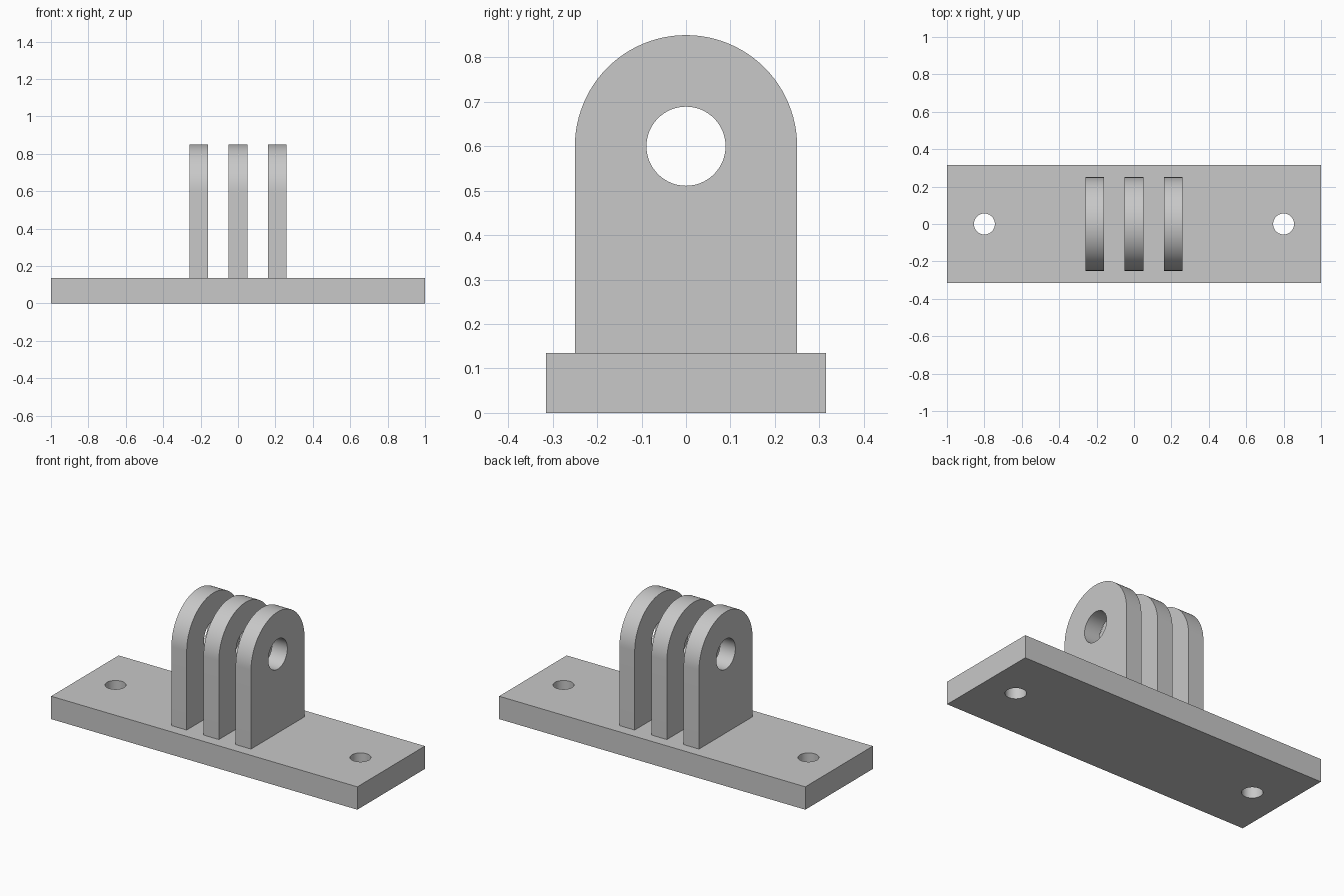
import bpy, bmesh
from math import sin, cos, pi, radians
from mathutils import Matrix, Vector

old = bpy.data.objects.get("Cube")
if old:
    bpy.data.objects.remove(old, do_unlink=True)

# Single material
grey = bpy.data.materials.new("light grey")
grey.use_nodes = True
colour = (0.58, 0.58, 0.58, 1)
grey.diffuse_color = colour
grey.node_tree.nodes["Principled BSDF"].inputs["Base Color"].default_value = colour


def arc(u, v, radius, start, end, steps):
    angles = [start + (end - start) * i / steps for i in range(steps + 1)]
    return [(u + radius * cos(a), v + radius * sin(a)) for a in angles]


def circle(u, v, radius, steps=64):
    return arc(u, v, radius, 0, 2 * pi, steps)[:-1]


def extruded_plate(name, loops, depth, matrix):
    """Fill an outline with holes, then extrude it by depth."""
    bm = bmesh.new()
    edges = []
    for loop in loops:
        verts = [bm.verts.new((u, v, 0)) for u, v in loop]
        edges += [bm.edges.new((a, b)) for a, b in zip(verts, verts[1:] + verts[:1])]
    bmesh.ops.triangle_fill(bm, use_beauty=True, use_dissolve=False, edges=edges)
    grown = bmesh.ops.extrude_face_region(bm, geom=bm.faces[:], use_keep_orig=True)
    moved = [g for g in grown["geom"] if isinstance(g, bmesh.types.BMVert)]
    bmesh.ops.translate(bm, verts=moved, vec=Vector((0, 0, depth)))
    bm.transform(matrix)
    bmesh.ops.recalc_face_normals(bm, faces=bm.faces[:])
    mesh = bpy.data.meshes.new(name)
    bm.to_mesh(mesh)
    bm.free()
    mesh.materials.append(grey)
    obj = bpy.data.objects.new(name, mesh)
    bpy.context.collection.objects.link(obj)
    bpy.ops.object.select_all(action="DESELECT")
    obj.select_set(True)
    bpy.context.view_layer.objects.active = obj
    bpy.ops.object.shade_smooth_by_angle(angle=radians(30))
    return obj


# Base plate with a screw hole near each end
half_depth, base_height = 0.315, 0.135
base = [(-1, -half_depth), (1, -half_depth), (1, half_depth), (-1, half_depth)]
screw_holes = [circle(side * 0.8, 0, 0.056) for side in (-1, 1)]
extruded_plate("base_plate", [base] + screw_holes, base_height, Matrix())

# Three upright lugs with rounded tops and a shared pin hole
radius, pin_height, thickness, spacing = 0.25, 0.6, 0.1, 0.21
lug = [(-radius, base_height), (radius, base_height)] + arc(0, pin_height, radius, 0, pi, 48)
pin_hole = circle(0, pin_height, 0.089)
upright = Matrix(((0, 0, 1, 0), (1, 0, 0, 0), (0, 1, 0, 0), (0, 0, 0, 1)))
for name, i in (("right_lug", -1), ("middle_lug", 0), ("left_lug", 1)):
    place = Matrix.Translation((i * spacing - thickness / 2, 0, 0))
    extruded_plate(name, [lug, pin_hole], thickness, place @ upright)
